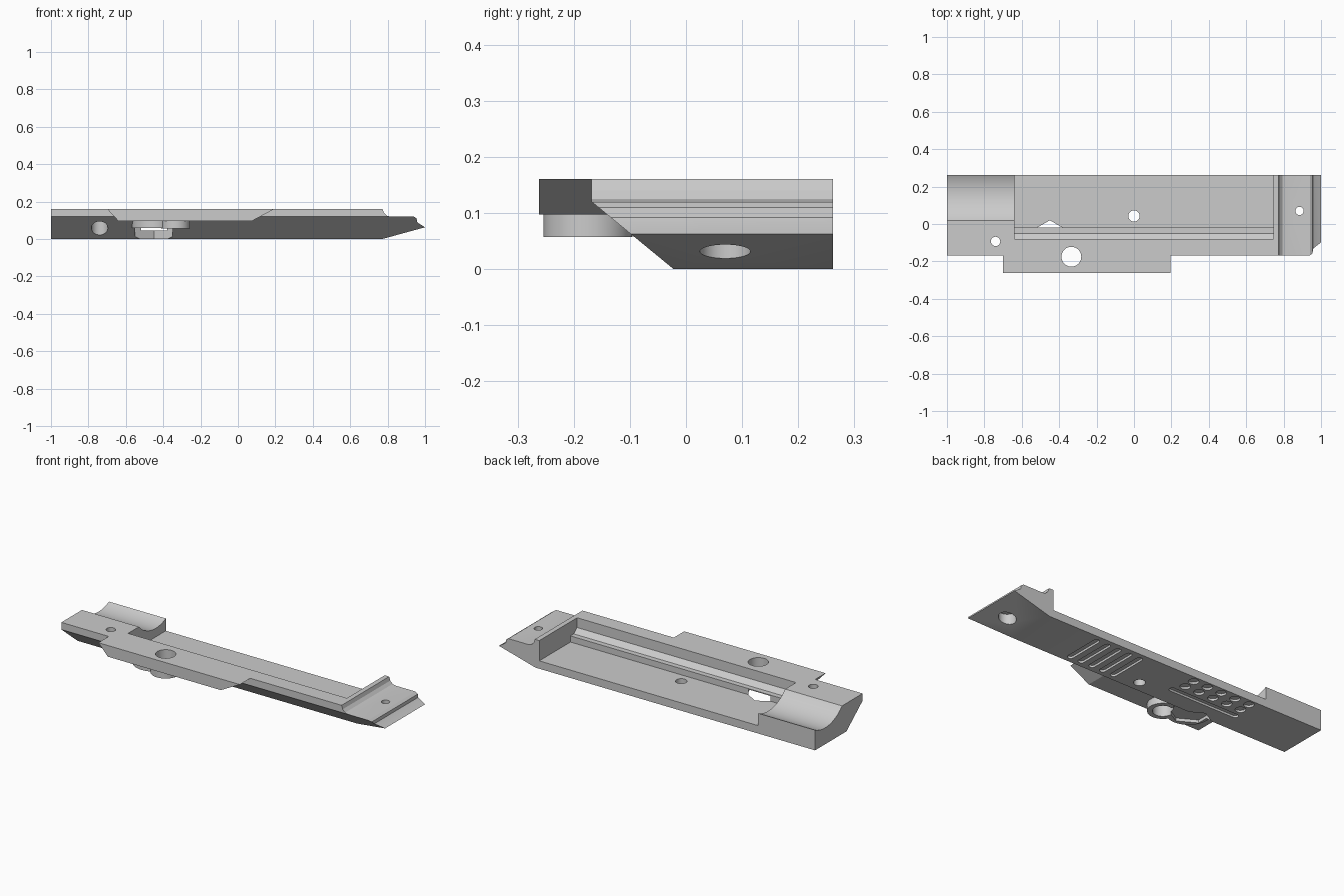
import bpy
import math
from mathutils import Vector

if "Cube" in bpy.data.objects:
    bpy.data.objects.remove(bpy.data.objects["Cube"], do_unlink=True)

grey = bpy.data.materials.new("plain_grey")
grey.use_nodes = True
grey.diffuse_color = (0.6, 0.6, 0.6, 1)
grey.node_tree.nodes["Principled BSDF"].inputs["Base Color"].default_value = (0.6, 0.6, 0.6, 1)


def prism(name, points, axis, low, high):
    """Extrude a 2D outline along an axis, points use the other two axes in order."""
    def place(p, d):
        c = list(p)
        c.insert("xyz".index(axis), d)
        return Vector(c)
    n = len(points)
    verts = [place(p, low) for p in points] + [place(p, high) for p in points]
    faces = [list(range(n))[::-1], list(range(n, 2 * n))]
    faces += [[i, (i + 1) % n, (i + 1) % n + n, i + n] for i in range(n)]
    mesh = bpy.data.meshes.new(name)
    mesh.from_pydata(verts, [], faces)
    # Make the normals point outward
    area = sum(a[0] * b[1] - b[0] * a[1] for a, b in zip(points, points[1:] + points[:1]))
    if (area < 0) != (axis == "y"):
        mesh.flip_normals()
    mesh.materials.append(grey)
    obj = bpy.data.objects.new(name, mesh)
    bpy.context.collection.objects.link(obj)
    return obj


def circle(cx, cy, r, n=48, turn=0.0):
    return [(cx + r * math.cos(turn + math.tau * i / n),
             cy + r * math.sin(turn + math.tau * i / n)) for i in range(n)]


def stadium(a, b, r, n=10):
    """Rounded slot outline between two points."""
    a, b = Vector(a), Vector(b)
    t = math.atan2(b.y - a.y, b.x - a.x)
    out = []
    for c, start in ((b, t - math.pi / 2), (a, t + math.pi / 2)):
        for i in range(n + 1):
            w = start + math.pi * i / n
            out.append((c.x + r * math.cos(w), c.y + r * math.sin(w)))
    return out


def combine(target, tool, operation):
    mod = target.modifiers.new(operation, "BOOLEAN")
    mod.operation = operation
    mod.solver = "EXACT"
    mod.object = tool
    bpy.context.view_layer.objects.active = target
    bpy.ops.object.modifier_apply(modifier=mod.name)
    bpy.data.objects.remove(tool, do_unlink=True)


# Main bar: side profile crossed with the chamfered section
body = prism("grip_plate", [(-1, 0), (0.77, 0), (1, 0.063), (0.965, 0.085), (0.957, 0.092),
                            (0.955, 0.11), (0.94, 0.12), (0.815, 0.12), (0.795, 0.125),
                            (0.78, 0.14), (0.773, 0.161), (-1, 0.161)], "y", -0.5, 0.5)
section = prism("section", [(-0.022, 0), (0.262, 0), (0.262, 0.3), (-0.168, 0.3),
                            (-0.168, 0.12)], "x", -2, 2)
combine(body, section, "INTERSECT")

# Side flange with slanted ends, nut housing and screw boss
combine(body, prism("flange", [(-0.7, 0.161), (-0.64, 0.097), (0.075, 0.097),
                               (0.195, 0.161)], "y", -0.262, -0.12), "UNION")
combine(body, prism("nut_housing", circle(-0.45, -0.11, 0.116), "z", 0.058, 0.11), "UNION")
combine(body, prism("screw_boss", circle(-0.335, -0.175, 0.079), "z", 0.057, 0.115), "UNION")

# Long pocket, open at the back, with a stepped front wall
cutters = [prism("pocket", [(0.5, 0.045), (0.5, 0.3), (-0.08, 0.3), (-0.08, 0.105),
                            (-0.05, 0.08), (-0.02, 0.08), (-0.02, 0.045)], "x", -0.64, 0.745)]
# Round trough at the right end
cutters.append(prism("trough", circle(0.17, 0.3, 0.206, 96), "x", -1.2, -0.6))
# Hexagonal nut recess
cutters.append(prism("nut_recess", circle(-0.45, -0.095, 0.115, 6, math.pi / 2), "z", -0.1, 0.075))

# Screw holes and their counterbores: x, y, radius, bottom, top
for x, y, r, low, high in ((-0.335, -0.175, 0.053, -0.1, 0.3), (0, 0.043, 0.03, -0.1, 0.3),
                           (-0.74, -0.093, 0.025, -0.1, 0.3), (-0.74, -0.093, 0.044, -0.1, 0.11),
                           (0.885, 0.07, 0.022, -0.1, 0.3), (0.885, 0.07, 0.045, -0.1, 0.08)):
    cutters.append(prism("hole", circle(x, y, r), "z", low, high))

# Grip pattern on the underside: cross grooves, dimples and a long slot
for i in range(5):
    x = 0.15 + 0.07 * i
    cutters.append(prism("groove", stadium((x, 0.02), (x, 0.22), 0.017), "z", -0.1, 0.012))
    for y in (0.16, 0.225):
        cutters.append(prism("dimple", circle(-0.2 - 0.09 * i, y, 0.027, 24), "z", -0.1, 0.012))
cutters.append(prism("slot", stadium((-0.58, 0.095), (-0.17, 0.095), 0.017), "z", -0.1, 0.012))

for cutter in cutters:
    combine(body, cutter, "DIFFERENCE")

# Smooth the round walls, keep the edges sharp
bpy.ops.object.select_all(action="DESELECT")
body.select_set(True)
bpy.context.view_layer.objects.active = body
bpy.ops.object.shade_smooth_by_angle(angle=math.radians(25))
